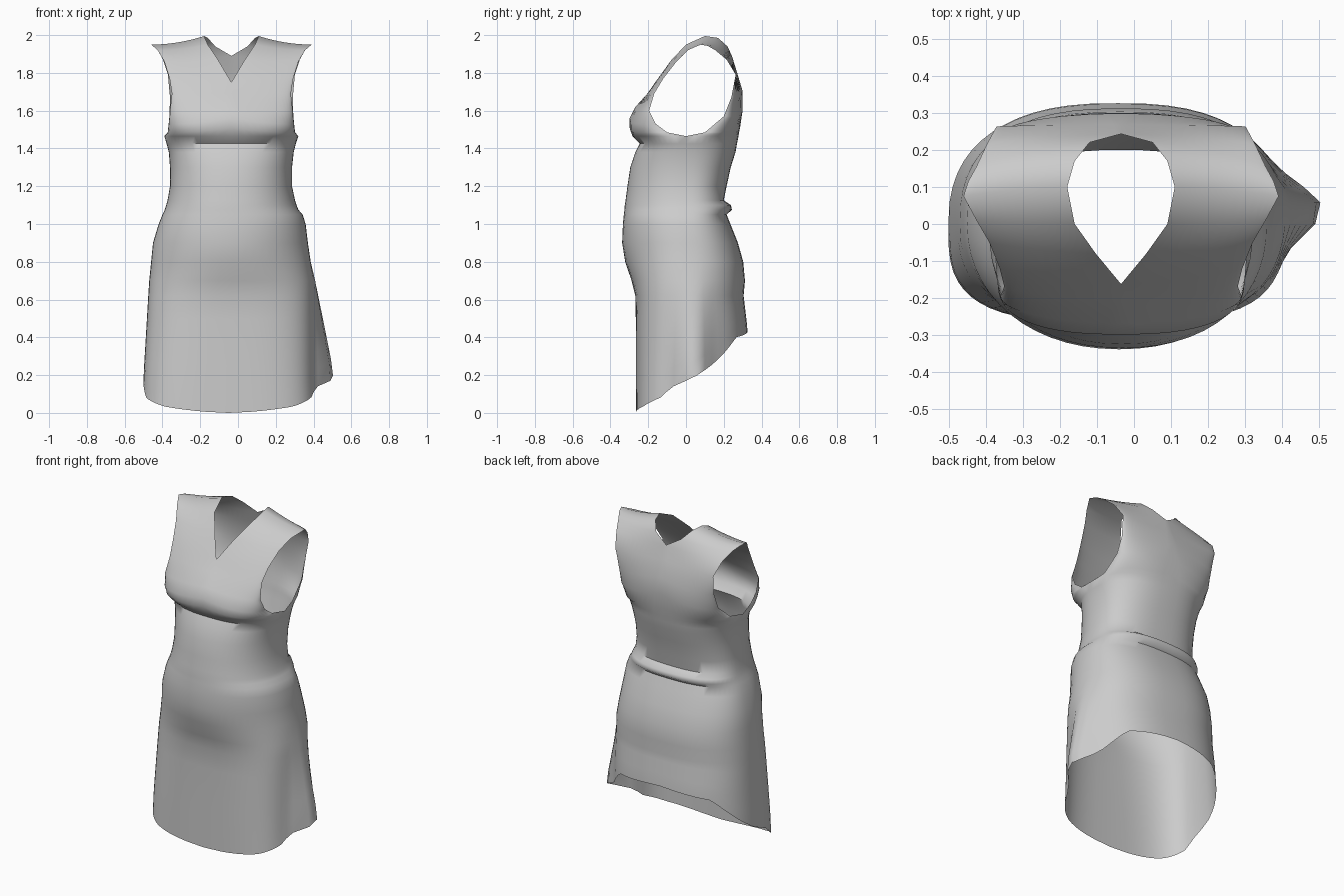
import bpy, bmesh
from math import sin, cos, pi, exp

K = 14            # columns per quarter turn
CX = -0.035       # centre line of the bodice

# Body sections: z, left x, right x, front y, back y, front roundness
SECTIONS = [
    (0.00, -.505, .405, -.265, .335, .62),
    (0.20, -.500, .400, -.265, .335, .65),
    (0.45, -.485, .400, -.265, .325, .70),
    (0.62, -.475, .400, -.268, .305, .75),
    (0.70, -.470, .400, -.288, .312, .85),
    (0.80, -.460, .385, -.322, .303, .95),
    (0.90, -.450, .370, -.338, .275, .95),
    (1.00, -.420, .358, -.334, .235, .90),
    (1.05, -.400, .342, -.329, .215, .90),
    (1.075, -.388, .320, -.326, .243, .90),
    (1.10, -.380, .310, -.324, .238, .90),
    (1.125, -.373, .302, -.320, .200, .90),
    (1.20, -.360, .286, -.310, .215, .90),
    (1.30, -.360, .286, -.295, .237, .90),
    (1.38, -.366, .295, -.268, .262, .85),
    (1.425, -.378, .306, -.245, .270, .80),
    (1.465, -.390, .320, -.283, .278, .72),
]
# Hem height against angle from the front, in degrees
HEM = [(0, 0), (40, .035), (70, .08), (90, .17), (115, .28), (140, .40), (180, .43)]

# Bodice rows: armhole half width, y, z, then inner edge half width, y, z, roundness
FRONT_ROWS = [
    (.337, -.10, 1.485, 0, -.298, 1.51, .75),
    (.332, -.16, 1.53, 0, -.298, 1.56, .8),
    (.325, -.195, 1.60, 0, -.268, 1.62, 1),
    (.315, -.168, 1.69, 0, -.205, 1.69, 1.2),
    (.327, -.120, 1.77, 0, -.162, 1.75, 1.5),
    (.355, -.050, 1.86, .068, -.08, 1.865, 1.6),
    (.390, .010, 1.92, .125, 0, 1.95, 1.6),
    (.425, .075, 1.95, .145, .10, 1.995, 1.6),
]
BACK_ROWS = [
    (.337, .10, 1.485, 0, .287, 1.52, .8),
    (.328, .20, 1.57, 0, .300, 1.61, .9),
    (.325, .24, 1.67, 0, .298, 1.71, 1),
    (.336, .263, 1.79, 0, .268, 1.81, 1.3),
    (.362, .215, 1.87, 0, .243, 1.89, 1.5),
    (.390, .155, 1.92, .085, .22, 1.94, 1.6),
    (.412, .115, 1.943, .125, .17, 1.985, 1.6),
    (.425, .075, 1.95, .145, .10, 1.995, 1.6),
]


def lookup(table, t):
    for a, b in zip(table, table[1:]):
        if t <= b[0]:
            f = (t - a[0]) / (b[0] - a[0])
            return [p + (q - p) * f for p, q in zip(a, b)]
    return table[-1]


def body_point(i, z):
    _, xl, xr, yf, yb, ef = lookup(SECTIONS, z)
    a = 2 * pi * i / (4 * K)
    c, s = cos(a), sin(a)
    e = ef if s < 0 else .8
    mid = (xl + xr) / 2
    x = mid + (xr - mid) * (1 if c > 0 else -1) * abs(c) ** e
    y = (yf if s < 0 else yb) * abs(s) ** e
    if c > 0 and z < .75:       # pointed flare on the right of the skirt
        x += .11 * min(1, (.75 - z) / .52) * exp(-((y - .04) / .085) ** 2)
    return x, y, z


def hem_height(i):
    angle = abs((i * 90 / K + 90 + 180) % 360 - 180)
    return lookup(HEM, angle)[1]


def bodice_row(row, side):
    ax, ay, az, nx, ny, nz, e = row
    pts = []
    for k in range(K + 1):
        p = pi / 2 * k / K
        c, s = max(cos(p), 0) ** e, sin(p) ** e
        f = 1 - c
        if k == K:
            c, f = 0, 1
        pts.append((CX + side * (nx + (ax - nx) * c), ay + (ny - ay) * s,
                    az + (nz - az) * f * f))
    return pts


def loft(bm, rows):
    grid = [[bm.verts.new(p) for p in r] for r in rows]
    for lo, hi in zip(grid, grid[1:]):
        for k in range(len(lo) - 1):
            bm.faces.new((lo[k], lo[k + 1], hi[k + 1], hi[k]))


bm = bmesh.new()
columns = range(4 * K + 1)

# Skirt with slanted hem, then the waist and bust
rows = []
for t in (0, .2, .4, .6, .8):
    rows.append([body_point(i, hem_height(i) + (.62 - hem_height(i)) * t) for i in columns])
rows += [[body_point(i, s[0]) for i in columns] for s in SECTIONS[3:]]
loft(bm, rows)

# Four bodice quarters around the armholes and neckline
top = rows[-1]
quarters = [
    (top[:K + 1], BACK_ROWS, 1),
    (top[K:2 * K + 1][::-1], BACK_ROWS, -1),
    (top[2 * K:3 * K + 1], FRONT_ROWS, -1),
    (top[3 * K:][::-1], FRONT_ROWS, 1),
]
for start, table, side in quarters:
    loft(bm, [start] + [bodice_row(r, side) for r in table])

bmesh.ops.remove_doubles(bm, verts=bm.verts, dist=.0005)
bmesh.ops.recalc_face_normals(bm, faces=bm.faces)
mesh = bpy.data.meshes.new("dress")
bm.to_mesh(mesh)
bm.free()
dress = bpy.data.objects.new("dress", mesh)
bpy.context.collection.objects.link(dress)
bpy.context.view_layer.objects.active = dress
dress.select_set(True)
bpy.ops.object.shade_smooth_by_angle(angle=pi / 3)
